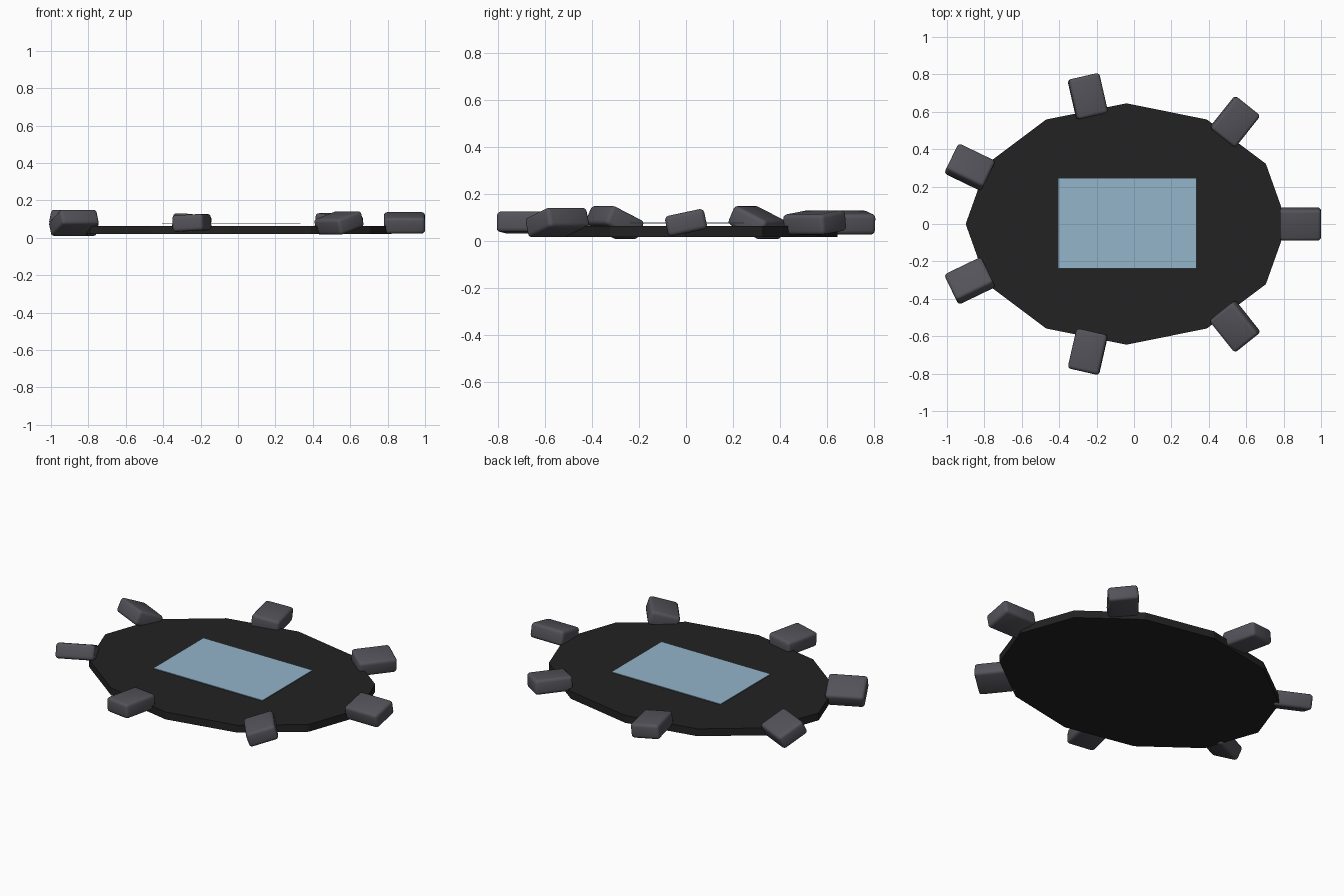
import bpy
from math import radians, cos, sin, tau

default_cube = bpy.data.objects.get("Cube")
if default_cube:
    bpy.data.objects.remove(default_cube, do_unlink=True)

CENTRE_X = -0.04


def material(name, rgb):
    mat = bpy.data.materials.new(name)
    mat.use_nodes = True
    mat.diffuse_color = (*rgb, 1)
    mat.node_tree.nodes["Principled BSDF"].inputs["Base Color"].default_value = (*rgb, 1)
    return mat


def finish(name, size, mat):
    obj = bpy.context.object
    obj.name = name
    obj.scale = size
    bpy.ops.object.transform_apply(location=False, rotation=False, scale=True)
    obj.data.materials.append(mat)
    return obj


black = material("black base", (0.016, 0.016, 0.016))
grey = material("stone grey", (0.088, 0.086, 0.102))
blue = material("pale blue", (0.29, 0.46, 0.59))

# Twelve-sided oval base slab, with a corner on each axis
bpy.ops.mesh.primitive_cylinder_add(vertices=12, radius=1, depth=1,
                                    location=(CENTRE_X, 0, 0.042))
finish("base_slab", (0.86, 0.645, 0.045), black)

# Thin water sheet hovering over the slab
bpy.ops.mesh.primitive_cube_add(size=1, location=(CENTRE_X + 0.003, 0.004, 0.078))
finish("water_sheet", (0.74, 0.485, 0.005), blue)

# Ring of rounded stones pointing outward, each rolled about its long axis
rolls = [12, 7, 6, 25, 25, 3, 17]
for i, roll in enumerate(rolls):
    angle = tau * i / len(rolls)
    bpy.ops.mesh.primitive_cube_add(size=1)
    stone = finish(f"rim_stone_{i + 1}", (0.22, 0.17, 0.088), grey)
    stone.location = (CENTRE_X + 0.93 * cos(angle), 0.7 * sin(angle), 0.08)
    stone.rotation_euler = (radians(roll), 0, angle)
    bevel = stone.modifiers.new("rounded_edges", "BEVEL")
    bevel.width = 0.018
    bevel.segments = 3
    bpy.ops.object.shade_smooth()
